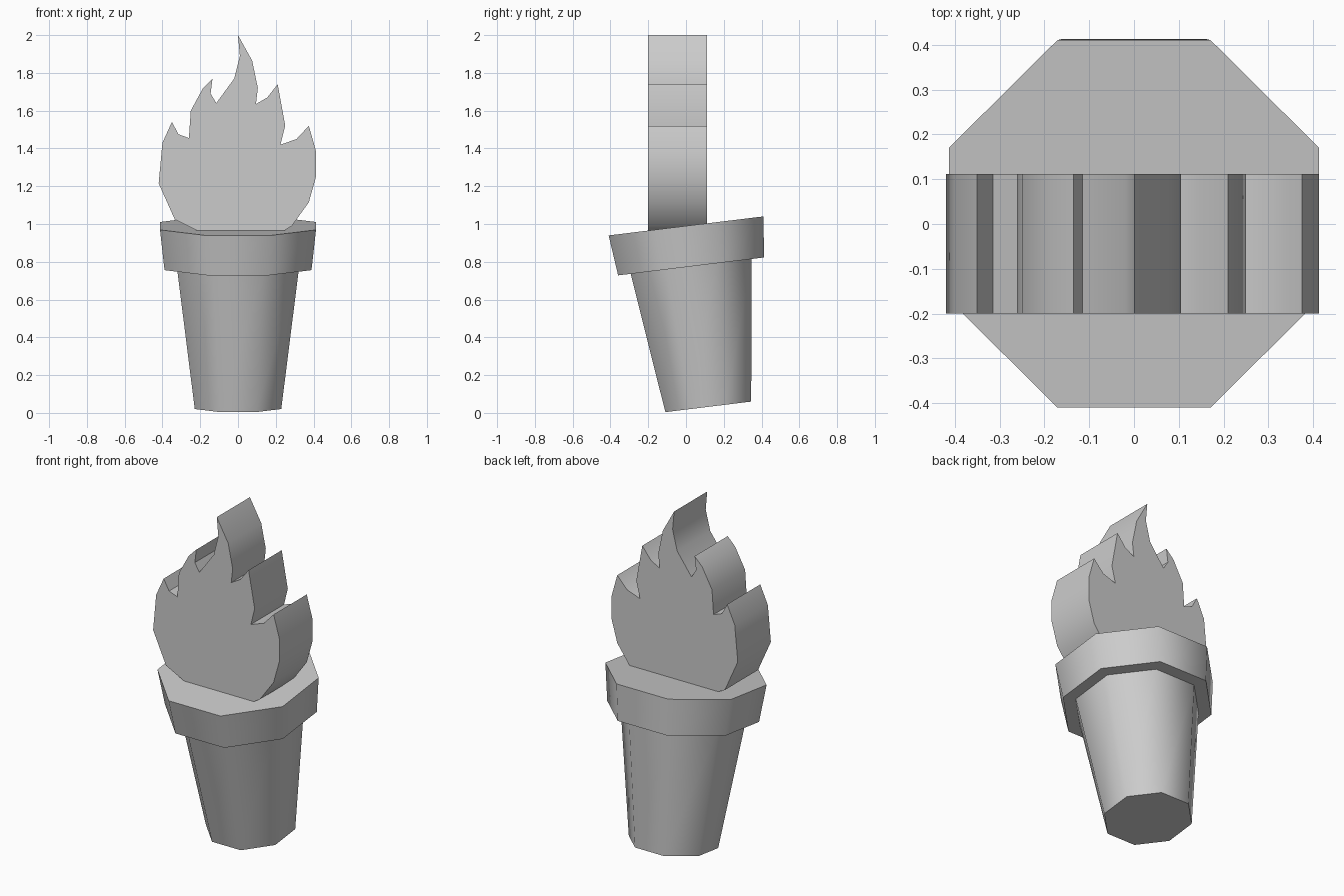
import bpy, bmesh, math
from mathutils import Matrix, Vector

if "Cube" in bpy.data.objects:
    bpy.data.objects.remove(bpy.data.objects["Cube"])

TILT = math.radians(7)


def finish(name, bm, angle):
    bmesh.ops.recalc_face_normals(bm, faces=bm.faces)
    mesh = bpy.data.meshes.new(name)
    bm.to_mesh(mesh)
    bm.free()
    obj = bpy.data.objects.new(name, mesh)
    bpy.context.collection.objects.link(obj)
    bpy.ops.object.select_all(action='DESELECT')
    obj.select_set(True)
    bpy.context.view_layer.objects.active = obj
    bpy.ops.object.shade_smooth_by_angle(angle=math.radians(angle))
    return obj


# Tilted octagonal holder: tapered handle with a wider rim (half width, height)
bm = bmesh.new()
place = Matrix.Translation((0, 0.118, 0.032)) @ Matrix.Rotation(TILT, 4, 'X')
rings = []
for half, h in [(0.229, 0), (0.322, 0.749), (0.389, 0.749), (0.413, 0.965)]:
    r = half / math.cos(math.pi / 8)
    angles = [math.pi / 8 + i * math.pi / 4 for i in range(8)]
    rings.append([bm.verts.new(place @ Vector((r * math.cos(a), r * math.sin(a), h)))
                  for a in angles])
for low, high in zip(rings, rings[1:]):
    for i in range(8):
        j = (i + 1) % 8
        bm.faces.new((low[i], low[j], high[j], high[i]))
bm.faces.new(rings[0])
bm.faces.new(rings[-1])
finish("torch_holder", bm, 50)

# Flame: flat silhouette extruded front to back
outline = [(-0.21, 0.962), (-0.335, 1.025), (-0.42, 1.215), (-0.40, 1.43),
           (-0.35, 1.54), (-0.315, 1.475), (-0.26, 1.455), (-0.25, 1.60),
           (-0.185, 1.72), (-0.135, 1.77), (-0.145, 1.69), (-0.115, 1.64),
           (-0.02, 1.77), (0.01, 1.89), (0, 2.0), (0.075, 1.865),
           (0.105, 1.72), (0.095, 1.635), (0.155, 1.67), (0.21, 1.74),
           (0.25, 1.52), (0.225, 1.42), (0.31, 1.45), (0.375, 1.52),
           (0.413, 1.385), (0.413, 1.25), (0.375, 1.115), (0.285, 0.99),
           (0.24, 0.962)]
bm = bmesh.new()
face = bm.faces.new([bm.verts.new((x, -0.2, z)) for x, z in outline])
ext = bmesh.ops.extrude_face_region(bm, geom=[face], use_keep_orig=True)
bmesh.ops.translate(bm, vec=(0, 0.312, 0),
                    verts=[g for g in ext["geom"] if isinstance(g, bmesh.types.BMVert)])
finish("flame", bm, 30)
